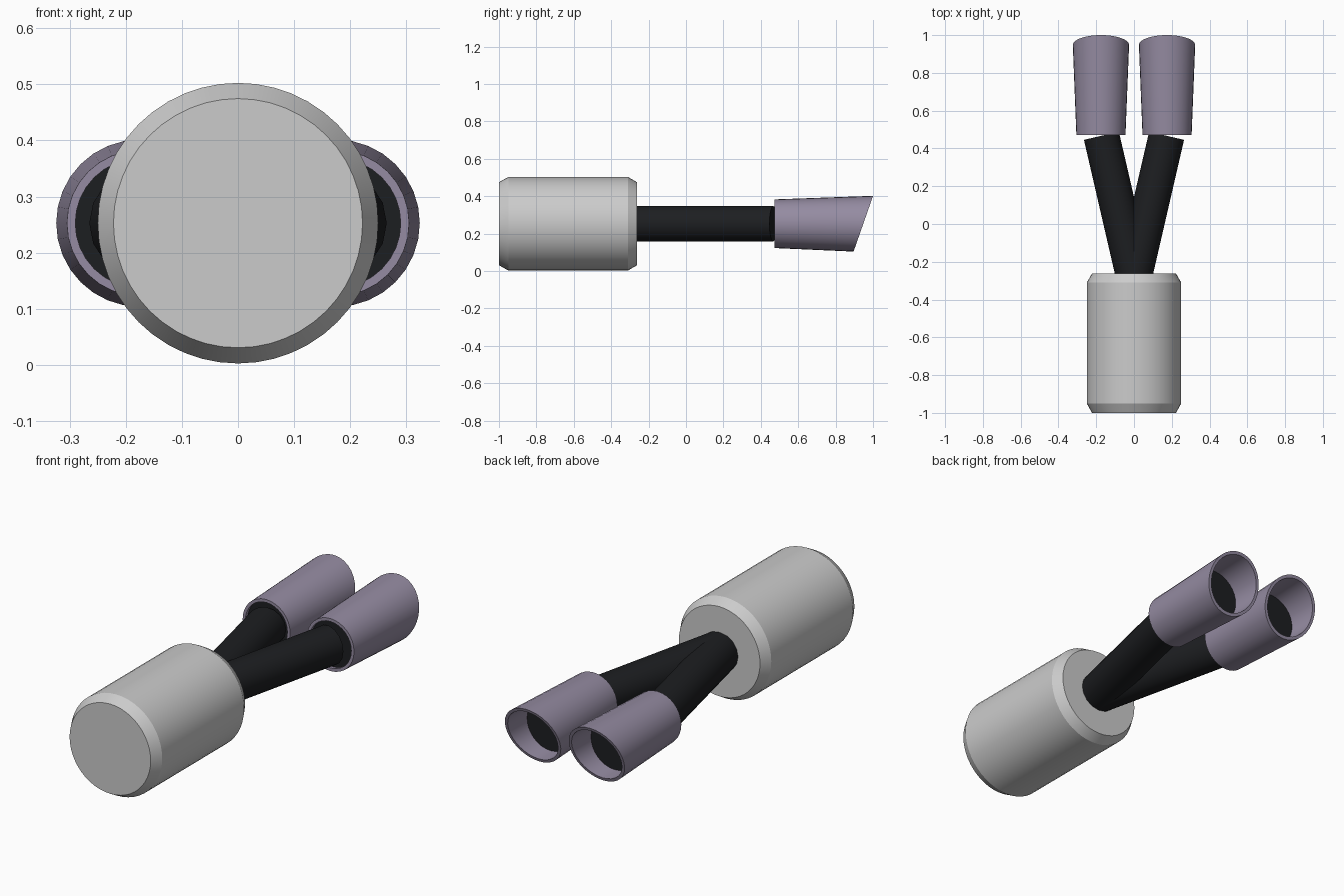
import bpy, bmesh, math
from mathutils import Vector, Matrix

if "Cube" in bpy.data.objects:
    bpy.data.objects.remove(bpy.data.objects["Cube"])

ZC = 0.2525


def material(name, color):
    m = bpy.data.materials.new(name)
    m.diffuse_color = color
    m.use_nodes = True
    m.node_tree.nodes["Principled BSDF"].inputs["Base Color"].default_value = m.diffuse_color
    return m


BLACK = material("black_pipe", (0.012, 0.013, 0.015, 1))
TITANIUM = material("tinted_metal", (0.30, 0.26, 0.36, 1))


def lathe(name, profile, start, direction, sides, mat=None, closed=False, slant=None):
    """Revolve (distance, radius) points about an axis; slant shears points by height."""
    rot = Vector((0, 1, 0)).rotation_difference(Vector(direction).normalized()).to_matrix()
    bm = bmesh.new()
    rings = []
    for i, (d, r) in enumerate(profile):
        ring = []
        for k in range(sides):
            a = 2 * math.pi * k / sides
            p = Vector((r * math.cos(a), d, r * math.sin(a)))
            if slant and i in slant:
                p.y += 0.35 * p.z
            ring.append(bm.verts.new(rot @ p + Vector(start)))
        rings.append(ring)
    pairs = list(zip(rings, rings[1:]))
    if closed:
        pairs.append((rings[-1], rings[0]))
    else:
        bm.faces.new(rings[0])
        bm.faces.new(rings[-1])
    for a, b in pairs:
        for k in range(sides):
            n = (k + 1) % sides
            bm.faces.new((a[k], a[n], b[n], b[k]))
    bmesh.ops.recalc_face_normals(bm, faces=bm.faces)
    me = bpy.data.meshes.new(name)
    bm.to_mesh(me)
    bm.free()
    ob = bpy.data.objects.new(name, me)
    bpy.context.collection.objects.link(ob)
    if mat:
        me.materials.append(mat)
    bpy.ops.object.select_all(action='DESELECT')
    ob.select_set(True)
    bpy.context.view_layer.objects.active = ob
    bpy.ops.object.shade_smooth_by_angle(angle=math.radians(28))
    return ob


# Chamfered silencer drum
lathe("silencer_drum", [(-1, 0.222), (-0.95, 0.25), (-0.31, 0.25), (-0.262, 0.222)],
      (0, 0, ZC), (0, 1, 0), 48)

for side, label in ((-1, "left"), (1, "right")):
    # Splayed pipe
    a, b = Vector((0, -0.28, ZC)), Vector((side * 0.1725, 0.467, ZC))
    lathe(label + "_pipe", [(0, 0.095), ((b - a).length, 0.095)], a, b - a, 16, BLACK)
    # Flared hollow tip with slanted mouth
    tip = (side * 0.175, 0, ZC)
    lathe(label + "_tip", [(0.472, 0.115), (0.472, 0.13), (0.948, 0.149), (0.948, 0.134)],
          tip, (0, 1, 0), 32, TITANIUM, closed=True, slant=(2, 3))
    # Dark core inside the tip
    lathe(label + "_tip_core", [(0.49, 0.1155), (0.81, 0.128)], tip, (0, 1, 0), 32, BLACK)
